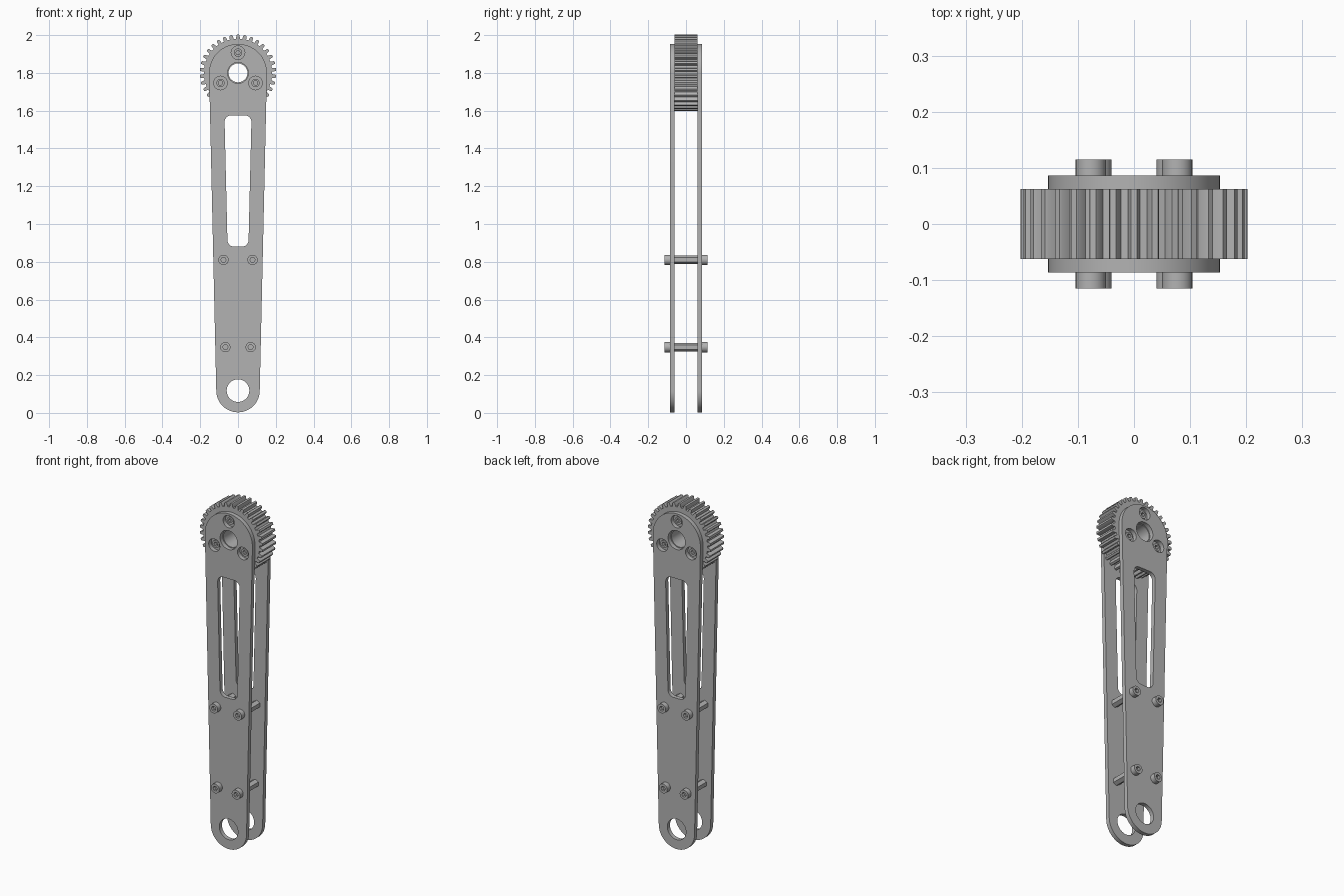
import bpy, bmesh
from math import pi, sin, cos, asin, radians

cube = bpy.data.objects.get("Cube")
if cube:
    bpy.data.objects.remove(cube)

metal = bpy.data.materials.new("grey metal")
metal.use_nodes = True
GREY = (0.45, 0.45, 0.45, 1)
metal.diffuse_color = GREY
metal.node_tree.nodes["Principled BSDF"].inputs["Base Color"].default_value = GREY


def arc(cx, cz, r, start, end, n):
    return [(cx + r * cos(start + (end - start) * i / n),
             cz + r * sin(start + (end - start) * i / n)) for i in range(n + 1)]


def circle(cx, cz, r, n=40, turn=0):
    return arc(cx, cz, r, turn, turn + 2 * pi, n)[:-1]


def extrude_profile(name, loops, y0, y1):
    """Fill an x-z outline with holes and extrude it from y0 to y1."""
    curve = bpy.data.curves.new(name, "CURVE")
    curve.dimensions = "2D"
    curve.fill_mode = "BOTH"
    curve.extrude = (y1 - y0) / 2
    for loop in loops:
        spline = curve.splines.new("POLY")
        spline.points.add(len(loop) - 1)
        spline.use_cyclic_u = True
        for point, (x, z) in zip(spline.points, loop):
            point.co = (x, z, 0, 1)
    helper = bpy.data.objects.new(name + " helper", curve)
    bpy.context.collection.objects.link(helper)
    bpy.context.view_layer.update()
    deps = bpy.context.evaluated_depsgraph_get()
    mesh = bpy.data.meshes.new_from_object(helper.evaluated_get(deps))
    bpy.data.objects.remove(helper)
    bm = bmesh.new()
    bm.from_mesh(mesh)
    bmesh.ops.remove_doubles(bm, verts=bm.verts, dist=0.00005)
    for v in bm.verts:
        x, z, depth = v.co
        v.co = (x, (y0 + y1) / 2 - depth, z)
    bmesh.ops.recalc_face_normals(bm, faces=bm.faces)
    bm.to_mesh(mesh)
    bm.free()
    mesh.materials.clear()
    mesh.materials.append(metal)
    obj = bpy.data.objects.new(name, mesh)
    bpy.context.collection.objects.link(obj)
    bpy.ops.object.select_all(action="DESELECT")
    obj.select_set(True)
    bpy.context.view_layer.objects.active = obj
    bpy.ops.object.shade_smooth_by_angle(angle=radians(30))
    return obj


HUB_Z, HUB_R = 1.8, 0.153
END_Z, END_R = 0.118, 0.115
INNER, OUTER = 0.062, 0.086
hub_screws = [(0.107 * cos(a), HUB_Z + 0.107 * sin(a))
              for a in (radians(90), radians(210), radians(330))]
bolts = [(s * x, z) for x, z in ((0.077, 0.81), (0.067, 0.348)) for s in (-1, 1)]

# Tapered arm outline: two arcs joined by their tangents
lean = asin((HUB_R - END_R) / (HUB_Z - END_Z))
outline = (arc(0, HUB_Z, HUB_R, -lean, pi + lean, 48)
           + arc(0, END_Z, END_R, pi + lean, 2 * pi - lean, 40))

# Tapered window with rounded corners
r = 0.035
slot = []
for i, (x, z) in enumerate(((0.036, 1.54), (-0.036, 1.54), (-0.021, 0.915), (0.021, 0.915))):
    slot += arc(x, z, r, i * pi / 2, (i + 1) * pi / 2, 8)

arm_loops = [outline, slot, circle(0, HUB_Z, 0.055), circle(0, END_Z, 0.06)]
arm_loops += [circle(x, z, 0.036, 28) for x, z in hub_screws]

# Toothed pulley outline
TEETH = 34
pitch = 2 * pi / TEETH
pulley = []
for i in range(TEETH):
    mid = pi / 2 + i * pitch
    for radius, offset in ((0.181, -0.31), (0.198, -0.23), (0.203, -0.15),
                           (0.203, 0.15), (0.198, 0.23), (0.181, 0.31)):
        a = mid + offset * pitch
        pulley.append((radius * cos(a), HUB_Z + radius * sin(a)))
extrude_profile("pulley", [pulley, circle(0, HUB_Z, 0.05)]
                + [circle(x, z, 0.012, 6) for x, z in hub_screws], -INNER, INNER)

# Both arms with their bolt heads and sunken hub screws
for side, label in ((-1, "front"), (1, "back")):
    def layer(name, loops, a, b):
        extrude_profile(f"{label}_{name}", loops, *sorted((side * a, side * b)))

    layer("arm", arm_loops, INNER, OUTER)
    for x, z in hub_screws:
        layer("hub_screw", [circle(x, z, 0.022, 24), circle(x, z, 0.012, 6)], INNER, 0.072)
    for x, z in bolts:
        layer("bolt_head", [circle(x, z, 0.027, 28), circle(x, z, 0.014, 6)], OUTER, 0.115)
        layer("bolt_socket_floor", [circle(x, z, 0.02, 12)], OUTER - 0.002, 0.097)

# Hexagonal spacers between the arms
for x, z in bolts:
    extrude_profile("spacer", [circle(x, z, 0.023, 6, pi / 2)], -INNER, INNER)

# Solid core behind the hub screw sockets
for x, z in hub_screws:
    extrude_profile("hub_screw_core", [circle(x, z, 0.016, 12)], -0.055, 0.055)
